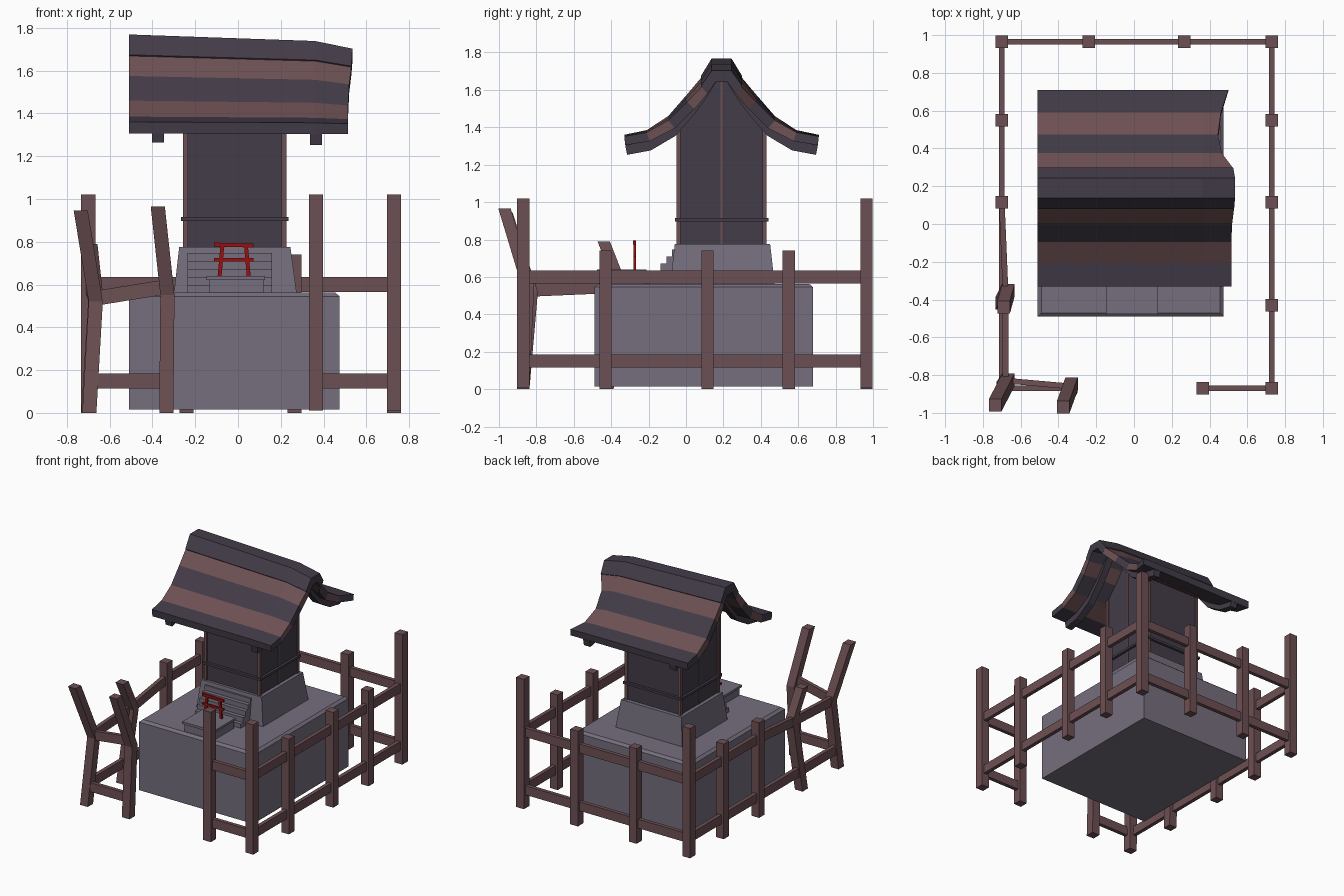
import bpy, bmesh

cube = bpy.data.objects.get("Cube")
if cube:
    bpy.data.objects.remove(cube)


def material(name, rgb):
    m = bpy.data.materials.new(name)
    m.use_nodes = True
    colour = (*rgb, 1)
    m.diffuse_color = colour
    m.node_tree.nodes["Principled BSDF"].inputs["Base Color"].default_value = colour
    return m


STONE = material("grey stone", (0.178, 0.156, 0.205))
WOOD = material("brown wood", (0.152, 0.080, 0.087))
DARK = material("dark slate", (0.056, 0.045, 0.065))
RED = material("red paint", (0.32, 0.005, 0.005))


def loft(name, rings, *mats):
    """Join closed rings of points, cap the ends; returns the object."""
    bm = bmesh.new()
    vs = [[bm.verts.new(p) for p in r] for r in rings]
    n = len(rings[0])
    for a, b in zip(vs, vs[1:]):
        for i in range(n):
            j = (i + 1) % n
            bm.faces.new((a[i], a[j], b[j], b[i]))
    bm.faces.new(vs[0])
    bm.faces.new(vs[-1])
    bmesh.ops.recalc_face_normals(bm, faces=bm.faces)
    me = bpy.data.meshes.new(name)
    bm.to_mesh(me)
    bm.free()
    for m in mats:
        me.materials.append(m)
    ob = bpy.data.objects.new(name, me)
    bpy.context.collection.objects.link(ob)
    return ob


def rect(x0, x1, y0, y1, z):
    return [(x0, y0, z), (x1, y0, z), (x1, y1, z), (x0, y1, z)]


def box(name, x0, x1, y0, y1, z0, z1, mat):
    return loft(name, [rect(x0, x1, y0, y1, z0), rect(x0, x1, y0, y1, z1)], mat)


def sweep(name, path, w, h, axis, mat):
    """Square bar along a path; its sections stay square to one axis."""
    u, v = [i for i in range(3) if i != axis]
    rings = []
    for p in path:
        ring = []
        for a, b in ((-1, -1), (1, -1), (1, 1), (-1, 1)):
            q = list(p)
            q[u] += a * w / 2
            q[v] += b * h / 2
            ring.append(q)
        rings.append(ring)
    return loft(name, rings, mat)


# Fence posts
P = 0.066
L, R, F, B = -0.70, 0.73, -0.87, 0.965
for x, y in ((R, F), (R, B), (L, B), (0.365, F)):
    sweep("tall_post", [(x, y, 0.01), (x, y, 1.02)], P, P, 2, WOOD)
for x, y in ((R, -0.43), (R, 0.115), (R, 0.55), (L, 0.115), (L, 0.55),
             (-0.24, B), (0.265, B)):
    sweep("short_post", [(x, y, 0), (x, y, 0.74)], P, P, 2, WOOD)

# Broken posts that lean outward
sweep("bent_corner_post", [(-0.695, F, 0), (-0.665, -0.825, 0.52), (-0.735, -0.96, 0.945)],
      P, P, 2, WOOD)
sweep("bent_gate_post", [(-0.335, F, 0), (-0.33, -0.845, 0.55), (-0.375, -0.97, 0.965)],
      P, P, 2, WOOD)
sweep("bent_side_post", [(L, -0.42, 0), (-0.665, -0.35, 0.56), (-0.69, -0.44, 0.79)],
      P, P, 2, WOOD)

# Fence rails
T, H, LOW, UP = 0.03, 0.07, 0.15, 0.6
for z in (LOW, UP):
    sweep("right_rail", [(R, F, z), (R, B, z)], T, H, 1, WOOD)
    sweep("back_rail", [(L, B, z), (R, B, z)], T, H, 0, WOOD)
    sweep("front_rail", [(0.365, F, z), (R, F, z)], T, H, 0, WOOD)
sweep("left_low_rail", [(L, F, LOW), (L, B, LOW)], T, H, 1, WOOD)
sweep("left_top_rail", [(-0.68, -0.82, 0.53), (-0.68, -0.36, 0.55), (L, 0.115, UP), (L, B, UP)],
      T, H, 1, WOOD)
sweep("broken_low_rail", [(L, F, LOW), (-0.335, F, LOW)], T, H, 0, WOOD)
sweep("broken_top_rail", [(-0.67, -0.83, 0.535), (-0.33, -0.86, 0.59)], T, H, 0, WOOD)

# Stone base with a chamfered top
loft("stone_base", [rect(-0.51, 0.475, -0.49, 0.68, 0.015),
                    rect(-0.51, 0.475, -0.49, 0.68, 0.545),
                    rect(-0.49, 0.455, -0.47, 0.66, 0.562)], STONE)
loft("plinth", [rect(-0.30, 0.275, -0.085, 0.475, 0.555),
                rect(-0.275, 0.245, -0.06, 0.45, 0.775)], STONE)

# Steps
for i in range(5):
    box("step", -0.235, 0.16, -0.195 + 0.03 * i, 0, 0.555, 0.595 + 0.038 * i, STONE)

# Offering block and its slab
box("offering_block", -0.135, 0.12, -0.465, -0.22, 0.555, 0.622, STONE)
box("offering_slab", -0.147, 0.127, -0.477, -0.21, 0.622, 0.64, STONE)

# Small red gate
GY = -0.275
for s in (-1, 1):
    sweep("gate_leg", [(-0.018 + s * 0.068, GY, 0.64), (-0.018 + s * 0.055, GY, 0.785)],
          0.018, 0.014, 2, RED)
sweep("gate_low_beam", [(-0.112, GY, 0.715), (0.072, GY, 0.715)], 0.014, 0.016, 0, RED)
sweep("gate_top_beam", [(-0.112, GY, 0.787), (0.072, GY, 0.782)], 0.016, 0.018, 0, RED)

# Hall walls with a gabled top
MID = 0.19
gable = [(-0.23, 0.77), (-0.23, 1.44), (-0.18, 1.50), (-0.10, 1.60), (-0.04, 1.68)]
outline = gable + [(-d, z) for d, z in reversed(gable)]
loft("hall_walls", [[(x, MID + d, z) for d, z in outline] for x in (-0.247, 0.217)], DARK)
for x in (-0.245, 0.215):
    for y in (-0.04, 0.42):
        sweep("hall_corner", [(x, y, 0.77), (x, y, 1.43)], 0.022, 0.022, 2, WOOD)
    sweep("gable_strip", [(x, MID, 0.77), (x, MID, 1.67)], 0.012, 0.01, 2, WOOD)
box("hall_band", -0.266, 0.236, -0.06, 0.44, 0.897, 0.915, DARK)

# Roof profile: distance from the ridge line, height
top = [(-0.52, 1.36), (-0.40, 1.385), (-0.285, 1.46), (-0.185, 1.575), (-0.105, 1.67), (-0.05, 1.765)]
under = [(-0.515, 1.305), (-0.385, 1.33), (-0.25, 1.41), (-0.145, 1.53), (-0.075, 1.625), (-0.03, 1.70)]


def mirrored(half):
    return half + [(-d, z) for d, z in reversed(half)]


# The far end is ragged and sags
END = [0.515, 0.515, 0.515, 0.52, 0.53, 0.535, 0.535, 0.525, 0.465, 0.445, 0.46, 0.50]


def roof_ring(a, b, station):
    pts = []
    for d, z, e in a + b[::-1]:
        x = (-0.51, 0.36, e)[station]
        sag = (0, 0.03, 0.065)[station] * (z - 1.30) / 0.46
        pts.append((x, MID + d, z - sag))
    return pts


tops = [(d, z, e) for (d, z), e in zip(mirrored(top), END)]
unders = [(d, z, e) for (d, z), e in zip(mirrored(under), END)]

# Alternating roof courses
for i in range(len(tops) - 1):
    if i in (4, 5, 6):
        continue
    k = min(i, 10 - i)
    mat = WOOD if k % 2 else DARK
    loft("roof_course", [roof_ring(tops[i:i + 2], unders[i:i + 2], s) for s in range(3)], mat)

# Ridge cap, standing a little proud of the courses
cap = [(d * 1.05, z + 0.004, e) for d, z, e in tops[4:8]]
loft("ridge_cap", [roof_ring(cap, unders[4:8], s) for s in range(3)], DARK)

# Curved rafters under both ends of the roof
for x in (-0.375, 0.365):
    lift = 0 if x < 0 else -0.012
    upper = [(d, z + 0.01) for d, z in mirrored(under)]
    lower = [(d * 0.98, z - 0.04 + lift * abs(0.5 - abs(d))) for d, z in mirrored(under)]
    for i in range(len(upper) - 1):
        quad = upper[i:i + 2] + lower[i:i + 2][::-1]
        loft("rafter", [[(x + s * 0.028, MID + d, z + lift) for d, z in quad]
                        for s in (-1, 1)], DARK)
